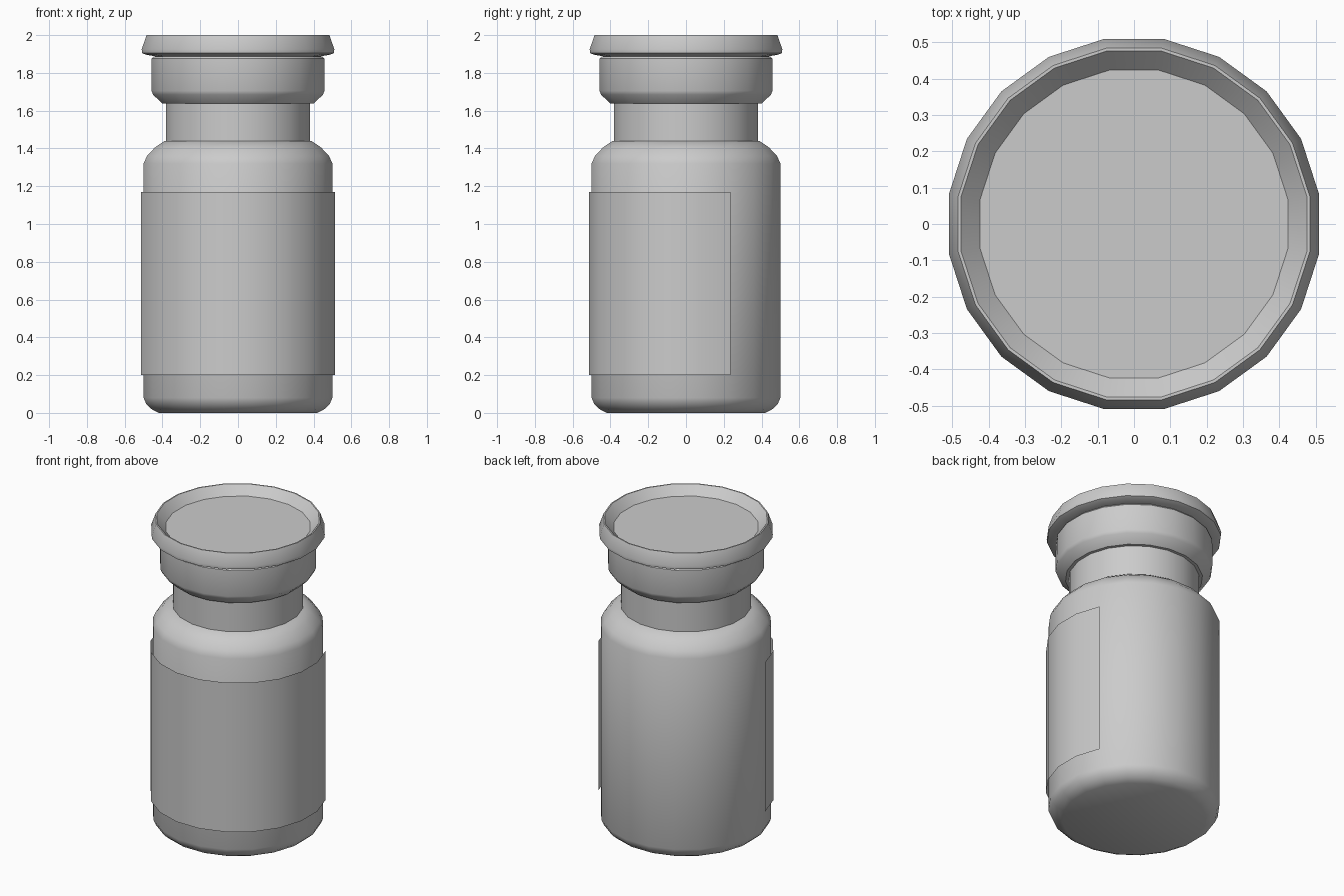
import bpy, bmesh
from math import sin, cos, radians

if "Cube" in bpy.data.objects:
    bpy.data.objects.remove(bpy.data.objects["Cube"])

SIDES = 20
STEP = 360 / SIDES
FLAT = cos(radians(STEP / 2))      # profile x is given as silhouette width


def lathe(name, profile, start=9, segments=SIDES, closed=True):
    """Revolve (radius, z) points; closed shells get end caps."""
    bm = bmesh.new()
    count = segments if closed else segments + 1
    rings = []
    for r, z in profile:
        ring = []
        for i in range(count):
            a = radians(start + i * STEP)
            ring.append(bm.verts.new((r / FLAT * cos(a), r / FLAT * sin(a), z)))
        rings.append(ring)
    for lo, hi in zip(rings, rings[1:]):
        for i in range(segments):
            j = (i + 1) % count
            bm.faces.new((lo[i], lo[j], hi[j], hi[i]))
    if closed:
        bm.faces.new(rings[0][::-1])
        bm.faces.new(rings[-1])
    mesh = bpy.data.meshes.new(name)
    bm.to_mesh(mesh)
    bm.free()
    obj = bpy.data.objects.new(name, mesh)
    bpy.context.collection.objects.link(obj)
    bpy.ops.object.select_all(action='DESELECT')
    obj.select_set(True)
    bpy.context.view_layer.objects.active = obj
    bpy.ops.object.shade_smooth_by_angle(angle=radians(42))
    return obj


# Vial body with rounded base and shoulder, running up into the neck
lathe("glass_body", [(0.42, 0), (0.455, 0.018), (0.485, 0.045), (0.50, 0.08),
                     (0.50, 1.32), (0.482, 1.36), (0.44, 1.405), (0.388, 1.44),
                     (0.381, 1.44), (0.381, 1.64)])

# Crimped collar around the neck opening
lathe("crimp_collar", [(0.375, 1.637), (0.40, 1.637), (0.45, 1.685), (0.458, 1.705),
                       (0.457, 1.875), (0.445, 1.888)])

# Flip-off cap with a dished top
lathe("flip_cap", [(0.44, 1.888), (0.49, 1.897), (0.507, 1.905), (0.51, 1.925),
                   (0.484, 2.0), (0.476, 2.0), (0.424, 1.945)])

# Paper label wrapped round the front, open at the back
lathe("paper_label", [(0.513, 0.20), (0.513, 1.17)], start=189, segments=11, closed=False)
